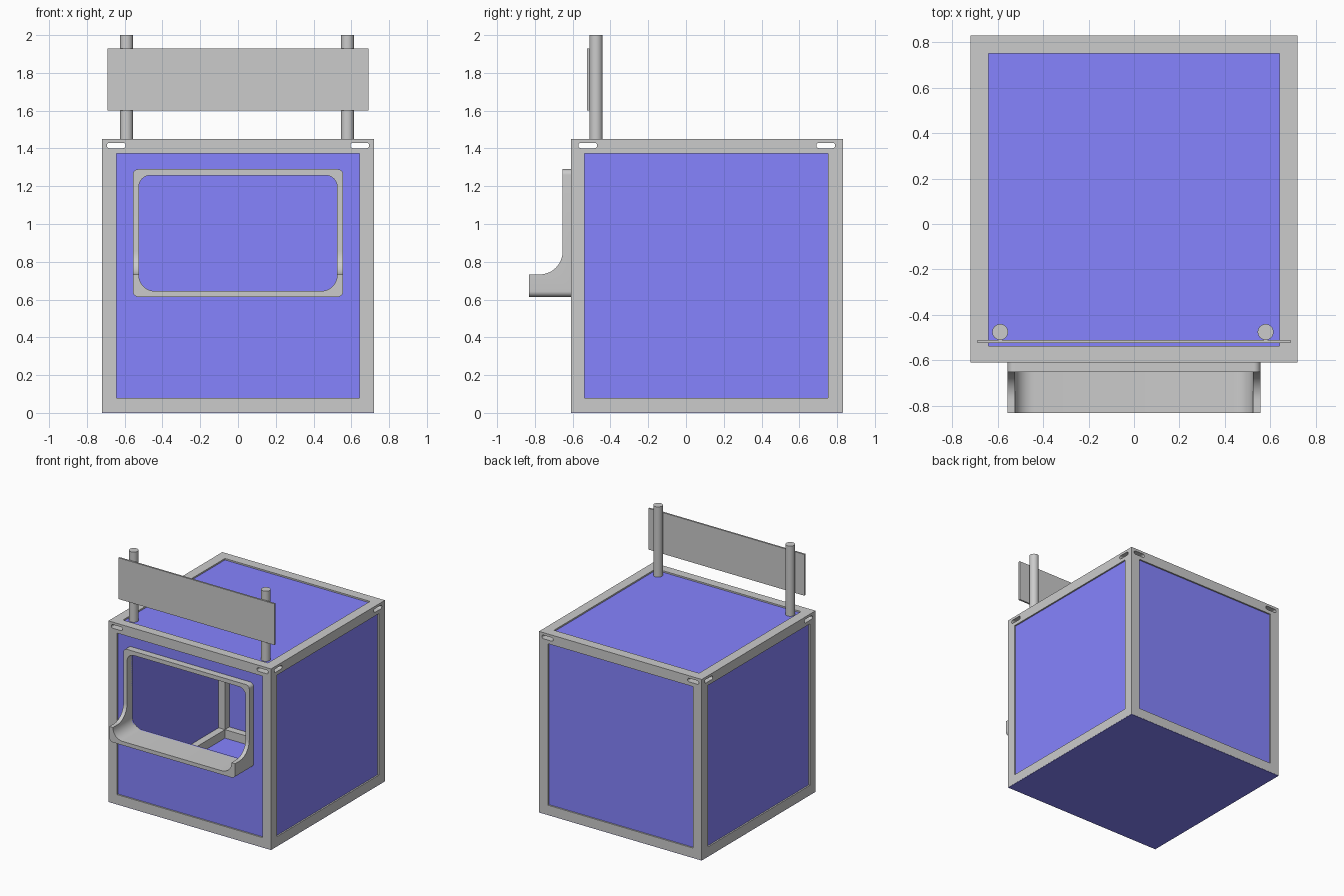
import bpy, bmesh, math
from mathutils import Vector

if "Cube" in bpy.data.objects:
    bpy.data.objects.remove(bpy.data.objects["Cube"])

blue = bpy.data.materials.new("blue_panel")
blue.diffuse_color = (0.24, 0.23, 1.0, 1)
blue.use_nodes = True
blue.node_tree.nodes["Principled BSDF"].inputs["Base Color"].default_value = blue.diffuse_color


def make(name, bm, mat=None):
    bmesh.ops.recalc_face_normals(bm, faces=bm.faces)
    me = bpy.data.meshes.new(name)
    bm.to_mesh(me)
    bm.free()
    ob = bpy.data.objects.new(name, me)
    bpy.context.collection.objects.link(ob)
    if mat:
        me.materials.append(mat)
    return ob


def prism(name, outline, axis, a, b, mat=None):
    """Extrude a 2D outline along 'x' (outline is y,z) or 'y' (outline is x,z)."""
    bm = bmesh.new()
    put = (lambda p: (a, p[0], p[1])) if axis == 'x' else (lambda p: (p[0], a, p[1]))
    face = bm.faces.new([bm.verts.new(put(p)) for p in outline])
    ext = bmesh.ops.extrude_face_region(bm, geom=[face])
    off = Vector((b - a, 0, 0)) if axis == 'x' else Vector((0, b - a, 0))
    bmesh.ops.translate(bm, vec=off, verts=[g for g in ext['geom'] if isinstance(g, bmesh.types.BMVert)])
    return make(name, bm, mat)


def box(name, x, y, z, mat=None):
    return prism(name, [(x[0], z[0]), (x[1], z[0]), (x[1], z[1]), (x[0], z[1])], 'y', y[0], y[1], mat)


def rounded(u0, u1, v0, v1, r_low, r_high, n=8):
    pts = []
    for cu, cv, r, start in ((u1 - r_low, v0 + r_low, r_low, -90), (u1 - r_high, v1 - r_high, r_high, 0),
                             (u0 + r_high, v1 - r_high, r_high, 90), (u0 + r_low, v0 + r_low, r_low, 180)):
        for i in range(n + 1):
            t = math.radians(start + 90 * i / n)
            pts.append((cu + r * math.cos(t), cv + r * math.sin(t)))
    return pts


def carve(ob, cutter, op='DIFFERENCE', keep=False):
    m = ob.modifiers.new("carve", 'BOOLEAN')
    m.object, m.operation, m.solver = cutter, op, 'EXACT'
    bpy.context.view_layer.objects.active = ob
    bpy.ops.object.modifier_apply(modifier=m.name)
    if not keep:
        bpy.data.objects.remove(cutter)


def smooth(ob):
    bpy.ops.object.select_all(action='DESELECT')
    ob.select_set(True)
    bpy.context.view_layer.objects.active = ob
    bpy.ops.object.shade_smooth_by_angle(angle=math.radians(30))


# Overall booth size and panel openings
X, Y, Z = (-0.72, 0.72), (-0.61, 0.83), (0.003, 1.45)
OX, OY, OZ = (-0.642, 0.642), (-0.538, 0.752), (0.08, 1.372)

# Cube frame of beams: a block opened along all three axes
frame = box("frame", X, Y, Z)
for x, y, z in (((-1, 1), OY, OZ), (OX, (-1, 1), OZ), (OX, OY, (-1, 2))):
    carve(frame, box("cutter", x, y, z))

# Lifting slots through the top beams
for u0 in (-0.695, 0.595):
    carve(frame, prism("cutter", rounded(u0, u0 + 0.1, 1.401, 1.43, 0.0144, 0.0144, 4), 'y', -1, 1))
for u0 in (-0.57, 0.69):
    carve(frame, prism("cutter", rounded(u0, u0 + 0.1, 1.401, 1.43, 0.0144, 0.0144, 4), 'x', -1, 1))

# Blue panels set into the frame
IN, TH = 0.012, 0.01
box("floor", (-0.719, 0.719), (-0.609, 0.829), (0, 0.012), blue)
box("roof_panel", OX, OY, (Z[1] - IN - TH, Z[1] - IN), blue)
box("back_panel", OX, (Y[1] - IN - TH, Y[1] - IN), OZ, blue)
box("right_panel", (X[1] - IN - TH, X[1] - IN), OY, OZ, blue)
box("left_panel", (X[0] + IN, X[0] + IN + TH), OY, OZ, blue)
front = box("front_panel", OX, (Y[0] + IN, Y[0] + IN + TH), OZ, blue)

# Window surround whose lower edge sweeps out into a counter
surround = prism("window_counter", rounded(-0.557, 0.557, 0.614, 1.29, 0.03, 0.03), 'y', -0.9, Y[0] + IN + TH + 0.003)
opening = prism("cutter", rounded(-0.525, 0.525, 0.645, 1.257, 0.085, 0.06), 'y', -1, -0.5)
carve(surround, opening, keep=True)
carve(front, opening)
side = [(-0.5, 0.5), (-0.832, 0.5), (-0.832, 0.733), (-0.79, 0.733)]
for i in range(13):
    t = math.radians(-90 + 90 * i / 12)
    side.append((-0.775 + 0.122 * math.cos(t), 0.855 + 0.122 * math.sin(t)))
side += [(-0.653, 1.4), (-0.5, 1.4)]
carve(surround, prism("cutter", side, 'x', -1, 1), 'INTERSECT')
smooth(surround)

# Sign board on two round posts
box("sign_board", (-0.69, 0.69), (-0.525, -0.511), (1.6, 1.93))
for name, x in (("left_post", -0.59), ("right_post", 0.58)):
    bpy.ops.mesh.primitive_cylinder_add(vertices=32, radius=0.035, depth=0.57, location=(x, -0.476, 1.715))
    post = bpy.context.object
    post.name = name
    smooth(post)
